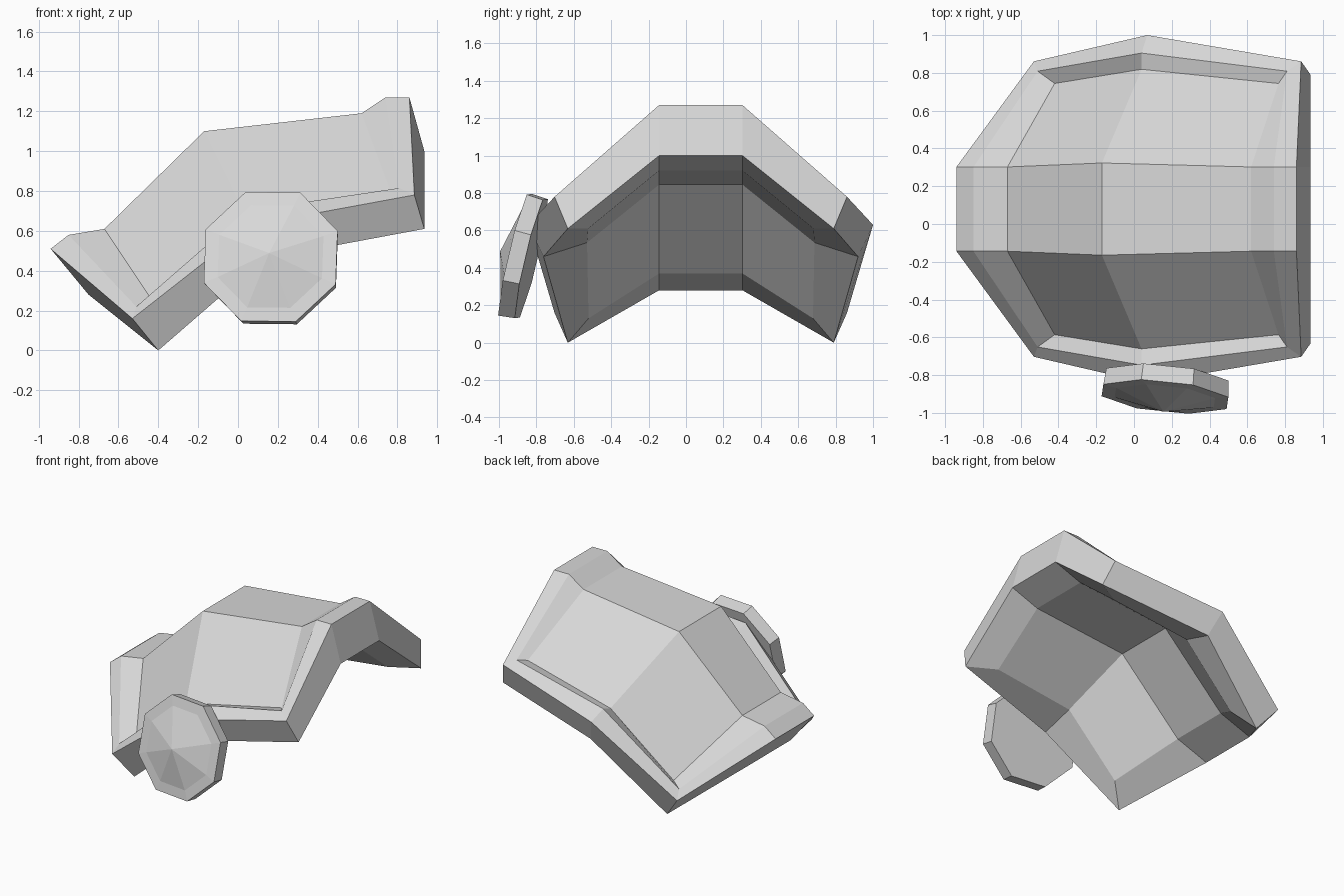
import bpy, bmesh, math
from mathutils import Vector

if "Cube" in bpy.data.objects:
    bpy.data.objects.remove(bpy.data.objects["Cube"])

MID_Y = 0.079   # symmetry plane of the plate
RIDGE = 0.223   # half width of the flat roof at its ends
ROOF = 0.244    # half width of the flat roof at its middle

grey = bpy.data.materials.new("light_grey")
grey.diffuse_color = (0.69, 0.69, 0.69, 1)
grey.use_nodes = True
grey.node_tree.nodes["Principled BSDF"].inputs["Base Color"].default_value = grey.diffuse_color


def finish(bm, name):
    bmesh.ops.recalc_face_normals(bm, faces=bm.faces)
    me = bpy.data.meshes.new(name)
    bm.to_mesh(me)
    bm.free()
    me.materials.append(grey)
    ob = bpy.data.objects.new(name, me)
    bpy.context.collection.objects.link(ob)
    return ob


# Half loops (x, half width, z): left ridge, left corner, middle edge, right corner, right ridge
panel = [(-.67, RIDGE, .61), (-.42, .665, .235), (.04, .74, .67), (.765, .665, .80), (.62, RIDGE, 1.19)]
crest = [(-.85, RIDGE, .58), (-.51, .73, .22), (.04, .826, .70), (.81, .73, .815), (.74, RIDGE, 1.27)]
outer = [(-.94, RIDGE, .51), (-.53, .782, .16), (.07, .921, .63), (.885, .782, .78), (.86, RIDGE, 1.27)]
bottom = [(-.75, RIDGE, .28), (-.40, .711, 0), (.13, .841, .46), (.935, .711, .61), (.935, RIDGE, 1.0)]
under = [(-.50, RIDGE, .37), (-.27, .60, .13), (.12, .608, .535), (.74, .602, .61), (.72, RIDGE, .92)]

bm = bmesh.new()


def loop(half):
    front = [bm.verts.new((x, MID_Y - d, z)) for x, d, z in half]
    back = [bm.verts.new((x, MID_Y + d, z)) for x, d, z in half]
    return front, back


def cap(pair, x, d, z):
    """Fill a loop with a roof bent across its middle."""
    f, b = pair
    mf = bm.verts.new((x, MID_Y - d, z))
    mb = bm.verts.new((x, MID_Y + d, z))
    for s, m in ((f, mf), (b, mb)):
        bm.faces.new((s[0], s[1], s[2], m))
        bm.faces.new((m, s[2], s[3], s[4]))
    bm.faces.new((f[0], mf, mb, b[0]))
    bm.faces.new((mf, f[4], b[4], mb))


# Armour plate: raised rim around a bent panel, with a hollow underside
loops = [loop(h) for h in (panel, crest, outer, bottom, under)]
for p, q in zip(loops, loops[1:]):
    a = p[0] + p[1][::-1]
    b = q[0] + q[1][::-1]
    for i in range(10):
        j = (i + 1) % 10
        bm.faces.new((a[i], a[j], b[j], b[i]))
cap(loops[0], -.17, ROOF, 1.10)
cap(loops[4], -.02, RIDGE, .845)
finish(bm, "armour_plate")

# Tilted eight-sided disc: flat rim with a shallow cone in front
bm = bmesh.new()
n = Vector((-.10, -1, .24)).normalized()
u = Vector((1, 0, 0))
u = (u - n * u.dot(n)).normalized()
v = u.cross(n)
if v.z < 0:
    v = -v
centre = Vector((.164, -.914, .47))
rings = []
for r, h in ((.352, -.09), (.36, 0), (.285, .006)):
    ring = []
    for k in range(8):
        t = math.radians(20.5 + 45 * k)
        ring.append(bm.verts.new(centre + n * h + (u * math.cos(t) + v * math.sin(t)) * r))
    rings.append(ring)
for a, b in zip(rings, rings[1:]):
    for i in range(8):
        j = (i + 1) % 8
        bm.faces.new((a[i], a[j], b[j], b[i]))
bm.faces.new(rings[0])
tip = bm.verts.new(centre + n * .082)
for i in range(8):
    bm.faces.new((rings[2][i], rings[2][(i + 1) % 8], tip))
finish(bm, "round_stud")
